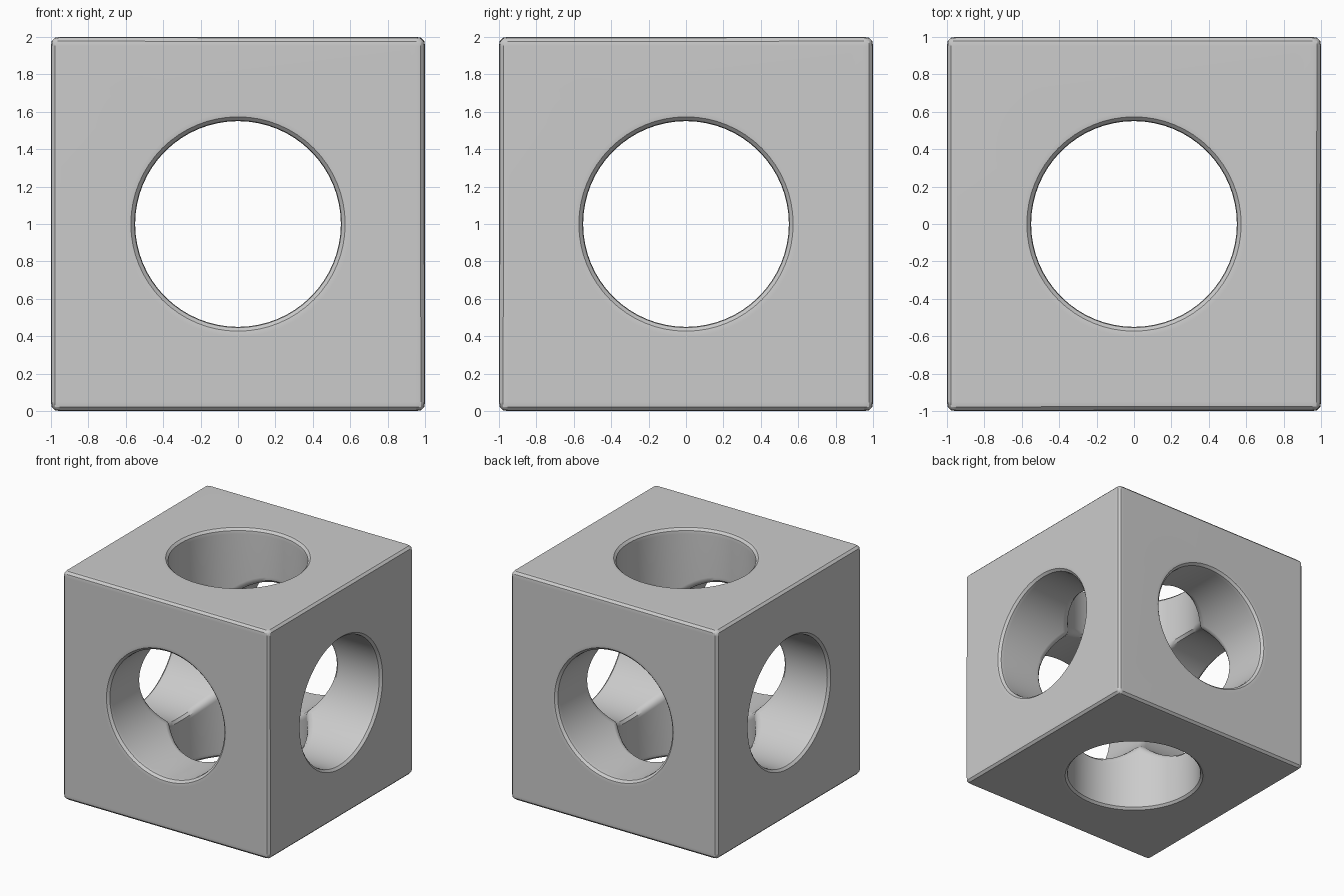
import bpy
from math import pi, radians

if "Cube" in bpy.data.objects:
    bpy.data.objects.remove(bpy.data.objects["Cube"])

# Cube body
bpy.ops.mesh.primitive_cube_add(size=2, location=(0, 0, 1))
body = bpy.context.object
body.name = "hollow_cube"

# One round tunnel per axis
cutters = []
for axis, rot in (("z", (0, 0, 0)), ("x", (0, pi / 2, 0)), ("y", (pi / 2, 0, 0))):
    bpy.ops.mesh.primitive_cylinder_add(vertices=64, radius=0.55, depth=3,
                                        location=(0, 0, 1), rotation=rot)
    cutter = bpy.context.object
    cutter.name = f"tunnel_cutter_{axis}"
    cutter.hide_render = True
    cutters.append(cutter)
    cut = body.modifiers.new(f"tunnel_{axis}", "BOOLEAN")
    cut.operation = "DIFFERENCE"
    cut.solver = "EXACT"
    cut.object = cutter

# Merge stray points, then soften outer edges, rims and inner creases
weld = body.modifiers.new("weld", "WELD")
weld.merge_threshold = 0.001
bevel = body.modifiers.new("soft_edges", "BEVEL")
bevel.limit_method = "ANGLE"
bevel.angle_limit = radians(40)
bevel.width = 0.05
bevel.segments = 3
bevel.profile = 0.6
bevel.use_clamp_overlap = False

# Bake the modifiers and remove the cutters
bpy.ops.object.select_all(action="DESELECT")
body.select_set(True)
bpy.context.view_layer.objects.active = body
for mod in list(body.modifiers):
    bpy.ops.object.modifier_apply(modifier=mod.name)
for cutter in cutters:
    bpy.data.objects.remove(cutter)

# Smooth shading with flat sides kept flat
bpy.ops.object.shade_smooth_by_angle(angle=radians(35))
body.modifiers.new("flat_sides", "WEIGHTED_NORMAL").keep_sharp = True
